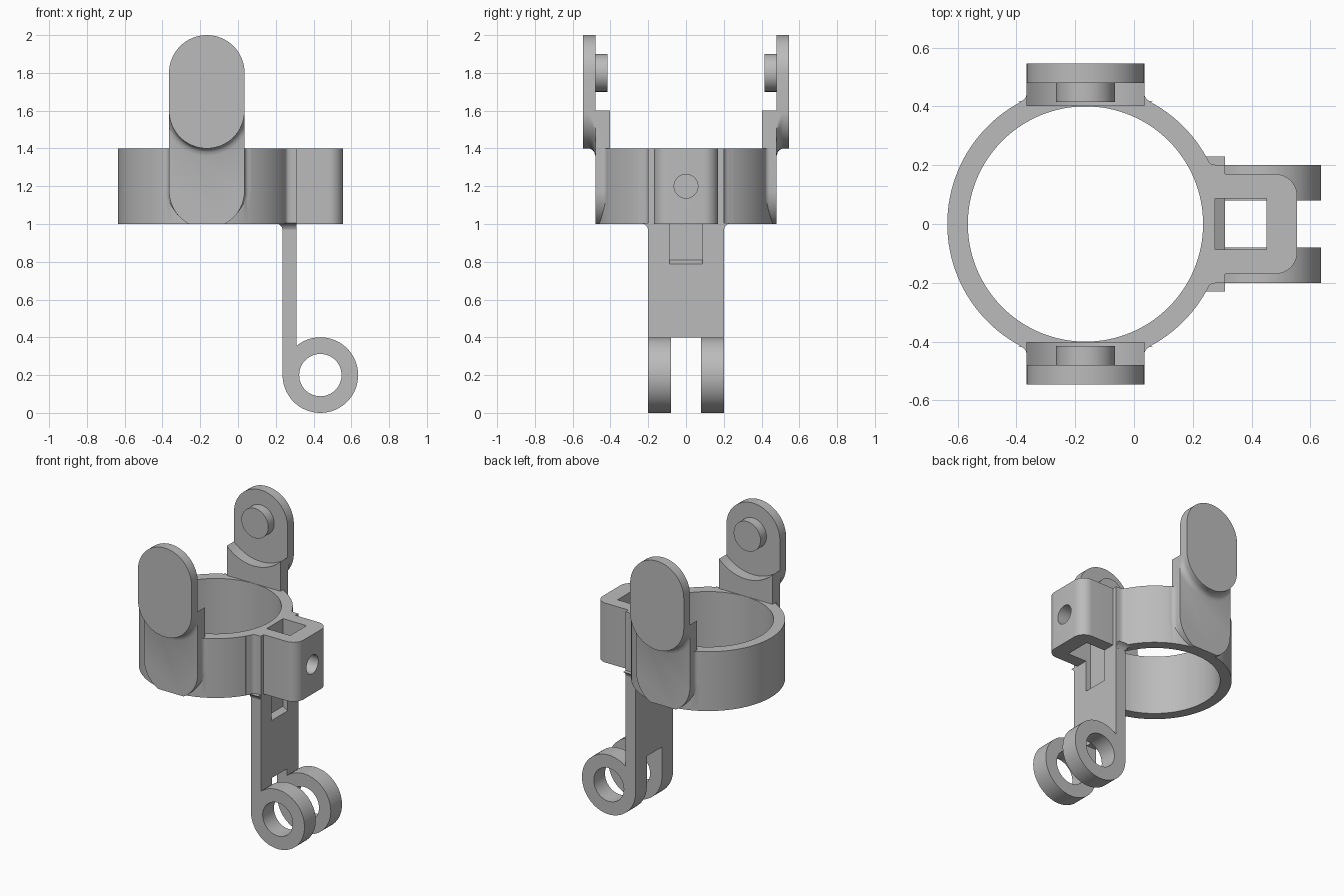
import bpy, bmesh
from math import sin, cos, pi, sqrt, acos

old = bpy.data.objects.get("Cube")
if old:
    bpy.data.objects.remove(old, do_unlink=True)

grey = bpy.data.materials.new("plain grey")
grey.use_nodes = True
tone = (0.5, 0.5, 0.5, 1)
grey.diffuse_color = tone
grey.node_tree.nodes["Principled BSDF"].inputs["Base Color"].default_value = tone

CX = -0.165          # centre of the clamp ring
LOW, HIGH = 1.0, 1.4  # bottom and top of the clamp ring


def loft(name, layers, axis):
    """Skin a stack of (level, outline) layers along an axis and cap both ends."""
    bm = bmesh.new()
    rows = []
    for level, outline in layers:
        place = (lambda a, b: (a, level, b)) if axis == "y" else (
            (lambda a, b: (a, b, level)) if axis == "z" else (lambda a, b: (level, a, b)))
        rows.append([bm.verts.new(place(a, b)) for a, b in outline])
    n = len(rows[0])
    for low, high in zip(rows, rows[1:]):
        for i in range(n):
            j = (i + 1) % n
            bm.faces.new((low[i], low[j], high[j], high[i]))
    bm.faces.new(rows[0])
    bm.faces.new(rows[-1])
    bmesh.ops.recalc_face_normals(bm, faces=bm.faces)
    mesh = bpy.data.meshes.new(name)
    bm.to_mesh(mesh)
    bm.free()
    mesh.materials.append(grey)
    obj = bpy.data.objects.new(name, mesh)
    bpy.context.collection.objects.link(obj)
    return obj


def prism(name, outline, axis, start, end):
    return loft(name, [(start, outline), (end, outline)], axis)


def arc(a, b, r, start, end, steps):
    return [(a + r * cos(start + (end - start) * i / steps),
             b + r * sin(start + (end - start) * i / steps)) for i in range(steps + 1)]


def circle(a, b, r, steps=64):
    return arc(a, b, r, 0, 2 * pi, steps)[:-1]


def rect(a0, a1, b0, b1):
    return [(a0, b0), (a1, b0), (a1, b1), (a0, b1)]


def apply_modifier(obj, mod):
    bpy.context.view_layer.objects.active = obj
    bpy.ops.object.modifier_apply(modifier=mod.name)


def combine(obj, other, operation):
    mod = obj.modifiers.new("combine", "BOOLEAN")
    mod.operation = operation
    mod.solver = "EXACT"
    mod.object = other
    apply_modifier(obj, mod)
    bpy.data.objects.remove(other, do_unlink=True)


def add(obj, other):
    combine(obj, other, "UNION")


def cut(obj, other):
    combine(obj, other, "DIFFERENCE")


def lug_outline(top, grow=0.0):
    """Straight sides with a rounded bottom, trimmed flat at the ring's underside."""
    r = 0.2 + grow
    lower = arc(CX, 1.176, r, pi, 2 * pi, 32)
    return [(a, max(b, LOW)) for a, b in lower] + [(CX + r, top), (CX - r, top)]


def pill(grow=0.0):
    """Upright pill with its growth trimmed at the sides and the top."""
    r = 0.2 + grow
    points = arc(CX, 1.6, r, pi, 2 * pi, 32) + arc(CX, 1.8, r, 0, pi, 32)
    return [(max(CX - 0.2, min(CX + 0.2, a)), b) for a, b in points]


def lower_pill(grow):
    r = 0.2 + grow
    points = arc(CX, 1.6, r, pi, 2 * pi, 32) + [(CX + r, 1.62), (CX - r, 1.62)]
    limit = 0.1995
    return [(max(CX - limit, min(CX + limit, a)), b) for a, b in points]


def blend(radius, start, shape):
    """Layers of a concave fillet that shrinks away from its base."""
    layers = []
    for i in range(7):
        t = radius * i / 6
        grow = radius - sqrt(radius ** 2 - (radius - t) ** 2)
        layers.append((start + t, shape(grow)))
    return layers


# Side ear: lug with a cupped top, fillets, offset plate and inward pin
ear = prism("ear", lug_outline(1.6), "y", 0.402, 0.48)
cut(ear, prism("cup_cutter", circle(CX, 1.8, 0.283), "y", 0.3, 0.6))
add(ear, prism("plate", pill(), "y", 0.479, 0.545))
add(ear, loft("plate_fillet", blend(0.04, 0.4795, lower_pill), "y"))
add(ear, loft("lug_fillet", blend(0.03, 0.415, lambda g: lug_outline(HIGH, g)), "y"))
add(ear, prism("pin", circle(CX, 1.8, 0.1), "y", 0.415, 0.5))
mirror = ear.modifiers.new("mirror", "MIRROR")
mirror.use_axis = (False, True, False)
apply_modifier(ear, mirror)

# Clamp ring with flared root for the strap
body = prism("clamp_body", circle(CX, 0, 0.47, 128), "z", LOW, HIGH)
flare = [(0.233, 0.25), (0.24, 0.23), (0.25, 0.213), (0.265, 0.203), (0.285, 0.2), (0.31, 0.2)]
root = [(0.2, 0.25)] + flare
add(body, prism("strap_root", root + [(a, -b) for a, b in reversed(root)], "z", LOW, HIGH))

# Block with rounded outer corners
rounded = arc(0.48, 0.095, 0.075, 0, pi / 2, 10)
half = rounded + [(0.28, 0.17)]
add(body, prism("block", half + [(a, -b) for a, b in reversed(half)], "z", LOW, HIGH))

# Hanging strap ending in an eyelet
EX, EZ, ER = 0.436, 0.2, 0.2
strap = [(0.31, 1.05), (EX - ER, 1.05)] + arc(
    EX, EZ, ER, pi, 2 * pi + acos((0.31 - EX) / ER), 60)
add(body, prism("strap", strap, "y", -0.2, 0.2))
add(body, loft("strap_fillet", [
    (z, rect(0.237 - g, 0.309, -0.2 - g, 0.2 + g))
    for z, g in ((0.97, 0.0005), (0.985, 0.005), (0.995, 0.015), (1.005, 0.03))], "z"))

add(body, ear)

# Openings: bore, block pocket, cross hole, eyelet hole and fork gap
cut(body, prism("bore_cutter", circle(CX, 0, 0.4, 128), "z", 0.9, 1.5))
pocket = [(0.275, 0.81), (0.315, 0.785), (0.45, 0.785), (0.45, 1.5), (0.275, 1.5)]
cut(body, prism("pocket_cutter", pocket, "y", -0.087, 0.087))
cut(body, prism("cross_hole_cutter", circle(0, 1.2, 0.063, 40), "x", 0.4, 0.7))
cut(body, prism("eyelet_cutter", circle(EX, EZ, 0.112), "y", -0.3, 0.3))
cut(body, prism("fork_cutter", rect(0.1, 0.8, -0.1, 0.4), "y", -0.08, 0.08))

# Smooth the curves and keep the corners crisp
bpy.ops.object.select_all(action="DESELECT")
body.select_set(True)
bpy.context.view_layer.objects.active = body
bpy.ops.object.shade_smooth_by_angle(angle=pi / 6)
